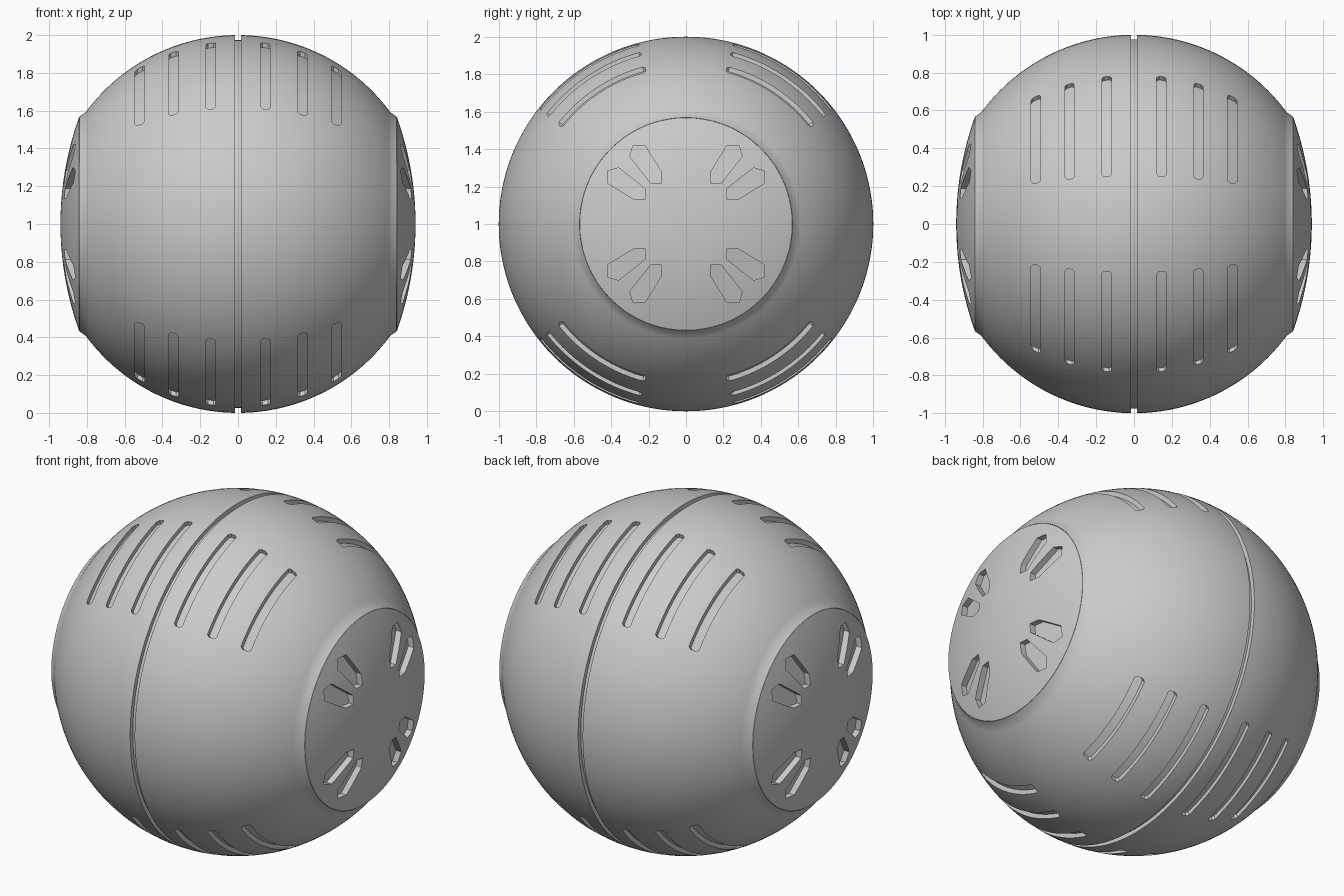
import bpy, bmesh
from math import sin, cos, pi, radians, sqrt, asin

if "Cube" in bpy.data.objects:
    bpy.data.objects.remove(bpy.data.objects["Cube"])

CZ = 1.0          # ball centre height
SEG = 144


def make_object(name, bm):
    bmesh.ops.recalc_face_normals(bm, faces=bm.faces)
    me = bpy.data.meshes.new(name)
    bm.to_mesh(me)
    bm.free()
    ob = bpy.data.objects.new(name, me)
    bpy.context.collection.objects.link(ob)
    return ob


def lathe(name, profile):
    """Closed solid turned round the x axis from (x, radius) points, axis to axis."""
    bm = bmesh.new()
    rings = []
    for x, r in profile:
        if r < 1e-6:
            rings.append([bm.verts.new((x, 0, CZ))])
        else:
            rings.append([bm.verts.new((x, r * cos(2 * pi * i / SEG), CZ + r * sin(2 * pi * i / SEG)))
                          for i in range(SEG)])
    for a, b in zip(rings, rings[1:]):
        for i in range(SEG):
            j = (i + 1) % SEG
            if len(a) == 1:
                bm.faces.new((a[0], b[i], b[j]))
            elif len(b) == 1:
                bm.faces.new((a[i], a[j], b[0]))
            else:
                bm.faces.new((a[i], a[j], b[j], b[i]))
    return make_object(name, bm)


def prism(bm, lower, upper):
    """Closed solid between two matching outlines."""
    lo = [bm.verts.new(p) for p in lower]
    up = [bm.verts.new(p) for p in upper]
    n = len(lo)
    bm.faces.new(lo)
    bm.faces.new(up)
    for i in range(n):
        j = (i + 1) % n
        bm.faces.new((lo[i], lo[j], up[j], up[i]))


def curved_slot(bm, x, sy, sz):
    """Cutter bent round the x axis, with slightly clipped ends."""
    ring = sqrt(1 - x * x)
    a0, a1, n = radians(38), radians(75.3), 20
    sections = []
    for i in range(n + 1):
        a = a0 + (a1 - a0) * i / n
        sections.append((a, 0.025))
    clip = 0.012 / ring
    sections = [(a0, 0.014), (a0 + clip, 0.025)] + sections[1:-1] + [(a1 - clip, 0.025), (a1, 0.014)]
    prev = None
    for a, w in sections:
        quad = []
        for dx, r in ((-w, 0), (w, 0), (w, 1), (-w, 1)):
            rad = ring + 0.06 if r else sqrt(1 - (abs(x) + (dx if x > 0 else -dx)) ** 2) - 0.025
            quad.append(bm.verts.new((x + dx, sy * rad * cos(a), CZ + sz * rad * sin(a))))
        if prev:
            for k in range(4):
                m = (k + 1) % 4
                bm.faces.new((prev[k], prev[m], quad[m], quad[k]))
        else:
            bm.faces.new(quad)
        prev = quad
    bm.faces.new(prev)


def cut(target, cutter):
    mod = target.modifiers.new("cut", 'BOOLEAN')
    mod.operation = 'DIFFERENCE'
    mod.solver = 'EXACT'
    mod.object = cutter
    bpy.ops.object.select_all(action='DESELECT')
    target.select_set(True)
    bpy.context.view_layer.objects.active = target
    bpy.ops.object.modifier_apply(modifier=mod.name)
    bpy.data.objects.remove(cutter)
    bpy.ops.object.shade_smooth_by_angle(angle=radians(20))


# Ball shell: centre seam groove, sphere, raised rim and a seat for each end cap
half = [(0.015, 0.975)]
t0, t1 = asin(0.015), asin(0.807)
half += [(sin(t0 + (t1 - t0) * i / 36), cos(t0 + (t1 - t0) * i / 36)) for i in range(37)]
half += [(0.84, 0.568), (0.75, 0.56), (0.75, 0)]
shell = lathe("ball_shell", [(-x, r) for x, r in reversed(half)] + half)

# Vent slots round the shell
bm = bmesh.new()
for x in (0.145, 0.341, 0.519):
    for sx in (-1, 1):
        for sy in (-1, 1):
            for sz in (-1, 1):
                curved_slot(bm, sx * x, sy, sz)
cut(shell, make_object("shell_slot_cutter", bm))

# Shallow domed end caps with petal-shaped slots
DOME_R = 1.67


def dome(r):
    return 0.94 - DOME_R + sqrt(DOME_R ** 2 - r * r)


petal = [(0.283, 0.42), (0.219, 0.42), (0.134, 0.281), (0.134, 0.217), (0.187, 0.217), (0.30, 0.36)]
for side, name in ((-1, "left_end_cap"), (1, "right_end_cap")):
    prof = [(0.74, 0), (0.74, 0.555)] + [(dome(0.567 * (1 - i / 14)), 0.567 * (1 - i / 14)) for i in range(15)]
    cap = lathe(name, [(side * x, r) for x, r in prof])
    bm = bmesh.new()
    for swap in (False, True):
        pts = [(b, a) if swap else (a, b) for a, b in petal]
        for sy in (-1, 1):
            for sz in (-1, 1):
                low = [(side * (dome(sqrt(a * a + b * b)) - 0.035), sy * a, CZ + sz * b) for a, b in pts]
                prism(bm, low, [(side * 1.0, y, z) for _, y, z in low])
    cut(cap, make_object("cap_slot_cutter", bm))
